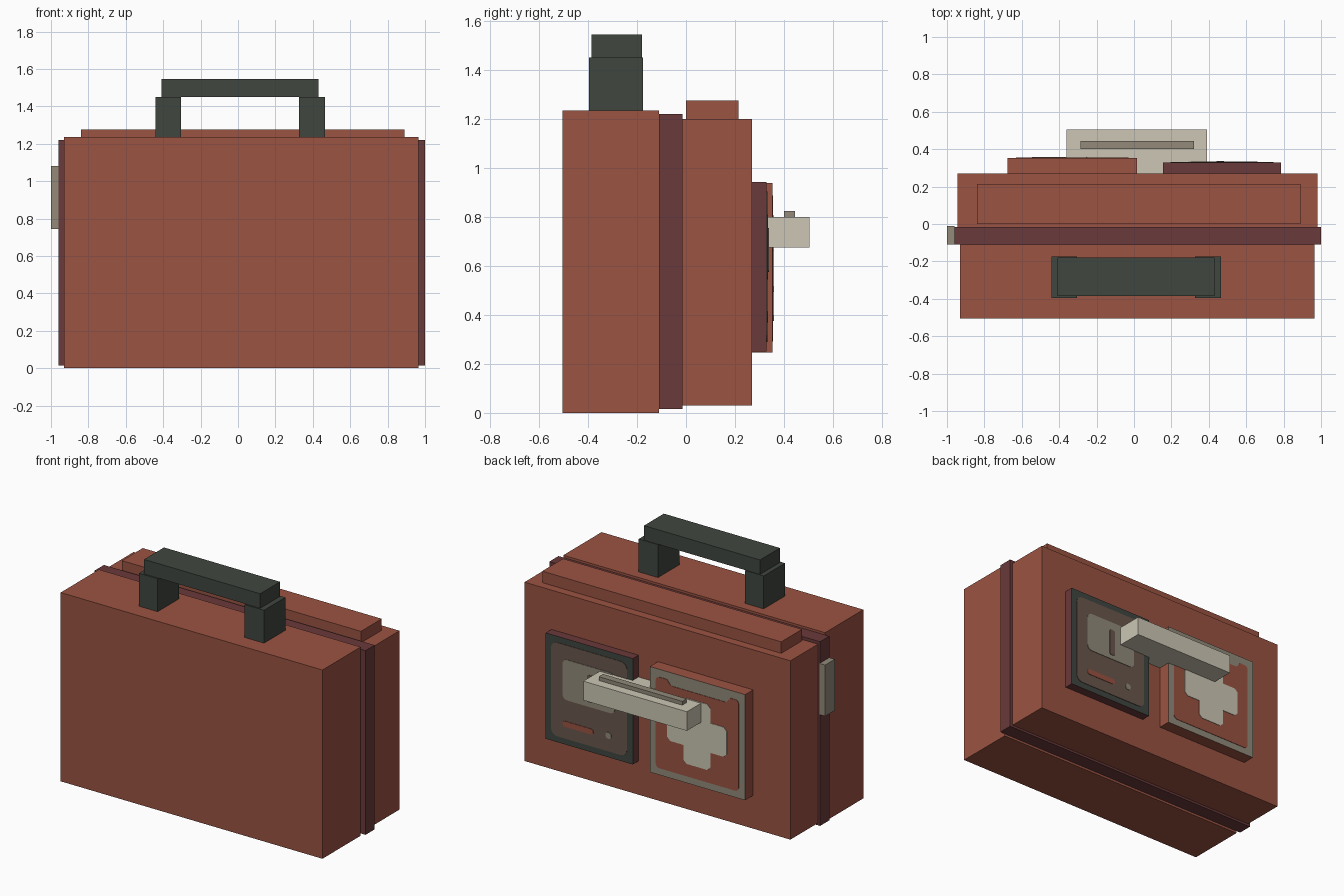
import bpy, bmesh, math
from mathutils import Vector

cube = bpy.data.objects.get("Cube")
if cube:
    bpy.data.objects.remove(cube, do_unlink=True)


def material(name, rgb):
    # 8-bit display colour to linear
    lin = [((c / 255 + 0.055) / 1.055) ** 2.4 for c in rgb] + [1.0]
    m = bpy.data.materials.new(name)
    m.use_nodes = True
    m.diffuse_color = lin
    m.node_tree.nodes["Principled BSDF"].inputs["Base Color"].default_value = lin
    return m


RED = material("brick red", (155, 83, 66))
MAROON = material("maroon", (106, 58, 59))
GREEN = material("dark green grey", (64, 70, 64))
BONE = material("bone", (204, 198, 180))
TAUPE = material("taupe", (146, 138, 122))
BROWN = material("dark brown", (104, 86, 77))


def finish(name, bm, *mats):
    bmesh.ops.recalc_face_normals(bm, faces=bm.faces)
    mesh = bpy.data.meshes.new(name)
    bm.to_mesh(mesh)
    bm.free()
    for m in mats:
        mesh.materials.append(m)
    ob = bpy.data.objects.new(name, mesh)
    bpy.context.collection.objects.link(ob)
    return ob


def box(name, x, y, z, mat, back=None):
    """Box from (min, max) ranges; back is an optional colour for the +y face."""
    bm = bmesh.new()
    bmesh.ops.create_cube(bm, size=1)
    lo, hi = Vector((x[0], y[0], z[0])), Vector((x[1], y[1], z[1]))
    for v in bm.verts:
        v.co = (lo + hi) / 2 + v.co * (hi - lo)
    if back:
        bm.normal_update()
        for f in bm.faces:
            f.material_index = int(f.normal.y > 0.9)
    return finish(name, bm, mat, *([back] if back else []))


def plate(name, outline, y, mat, thick=0.003):
    """Thin plate with an x-z outline, lying on the plane y."""
    bm = bmesh.new()
    face = bm.faces.new([bm.verts.new((px, y, pz)) for px, pz in outline])
    ext = bmesh.ops.extrude_face_region(bm, geom=[face])["geom"]
    for v in ext:
        if isinstance(v, bmesh.types.BMVert):
            v.co.y += thick
    return finish(name, bm, mat)


def rounded(x, z, r, steps=4):
    """Rectangle outline with rounded corners."""
    pts = []
    corners = [(x[1] - r, z[1] - r), (x[0] + r, z[1] - r),
               (x[0] + r, z[0] + r), (x[1] - r, z[0] + r)]
    for i, (cx, cz) in enumerate(corners):
        for s in range(steps + 1):
            a = math.pi / 2 * (i + s / steps)
            pts.append((cx + r * math.cos(a), cz + r * math.sin(a)))
    return pts


def cross(cx, cz, reach, half, c):
    """Plus outline with clipped outer corners."""
    quarter = [(reach, -half + c), (reach, half - c), (reach - c, half),
               (half, half), (half, reach - c)]
    pts = []
    for i in range(4):
        ca, sa = round(math.cos(i * math.pi / 2)), round(math.sin(i * math.pi / 2))
        arm = [(reach - c, -half)] + quarter[:4]
        pts += [(cx + u * ca - v * sa, cz + u * sa + v * ca) for u, v in arm]
    return pts


# Case body
box("front_shell", (-0.93, 0.965), (-0.505, -0.11), (0, 1.235), RED)
box("seam_band", (-0.96, 1.0), (-0.11, -0.015), (0.015, 1.22), MAROON)
box("rear_shell", (-0.945, 0.98), (-0.015, 0.27), (0.03, 1.2), RED)
box("top_ridge", (-0.84, 0.89), (0.0, 0.215), (1.2, 1.275), RED)
box("side_latch", (-1.0, -0.96), (-0.11, -0.01), (0.745, 1.08), TAUPE)

# Carrying handle
for side, x in (("right", (-0.44, -0.305)), ("left", (0.325, 0.465))):
    box("handle_post_" + side, x, (-0.395, -0.175), (1.235, 1.45), GREEN)
box("handle_grip", (-0.41, 0.43), (-0.385, -0.18), (1.45, 1.545), GREEN)

# Display panel
Y1 = 0.329
box("display_panel", (0.155, 0.785), (0.27, Y1), (0.25, 0.943), MAROON, GREEN)
plate("display_face", rounded((0.195, 0.745), (0.29, 0.903), 0.045), Y1, BROWN)
Y1 += 0.003
plate("display_screen", rounded((0.28, 0.66), (0.545, 0.81), 0.035), Y1, TAUPE)
plate("display_stripe", rounded((0.437, 0.66), (0.368, 0.405), 0.018), Y1, RED)
plate("display_dot", rounded((0.307, 0.349), (0.374, 0.416), 0.0209), Y1, TAUPE)
plate("screen_slot", rounded((0.44, 0.48), (0.575, 0.755), 0.012), Y1 + 0.003, BROWN)

# Cross panel
Y2 = 0.353
box("cross_panel", (-0.675, 0.015), (0.27, Y2), (0.247, 0.938), RED, TAUPE)
field = rounded((-0.63, -0.03), (0.292, 0.888), 0.025)
tab = [(-0.11, 0.888), (-0.14, 0.853), (-0.54, 0.853), (-0.57, 0.888)]
plate("cross_field", field[:5] + tab + field[5:], Y2, RED)
plate("cross_emblem", cross(-0.33, 0.59, 0.215, 0.097, 0.022), Y2 + 0.003, BONE)

# Front clasp bar with raised strip
box("clasp_bar", (-0.36, 0.39), (0.27, 0.505), (0.675, 0.8), BONE)
box("clasp_strip", (-0.285, 0.32), (0.4, 0.445), (0.8, 0.825), TAUPE)
